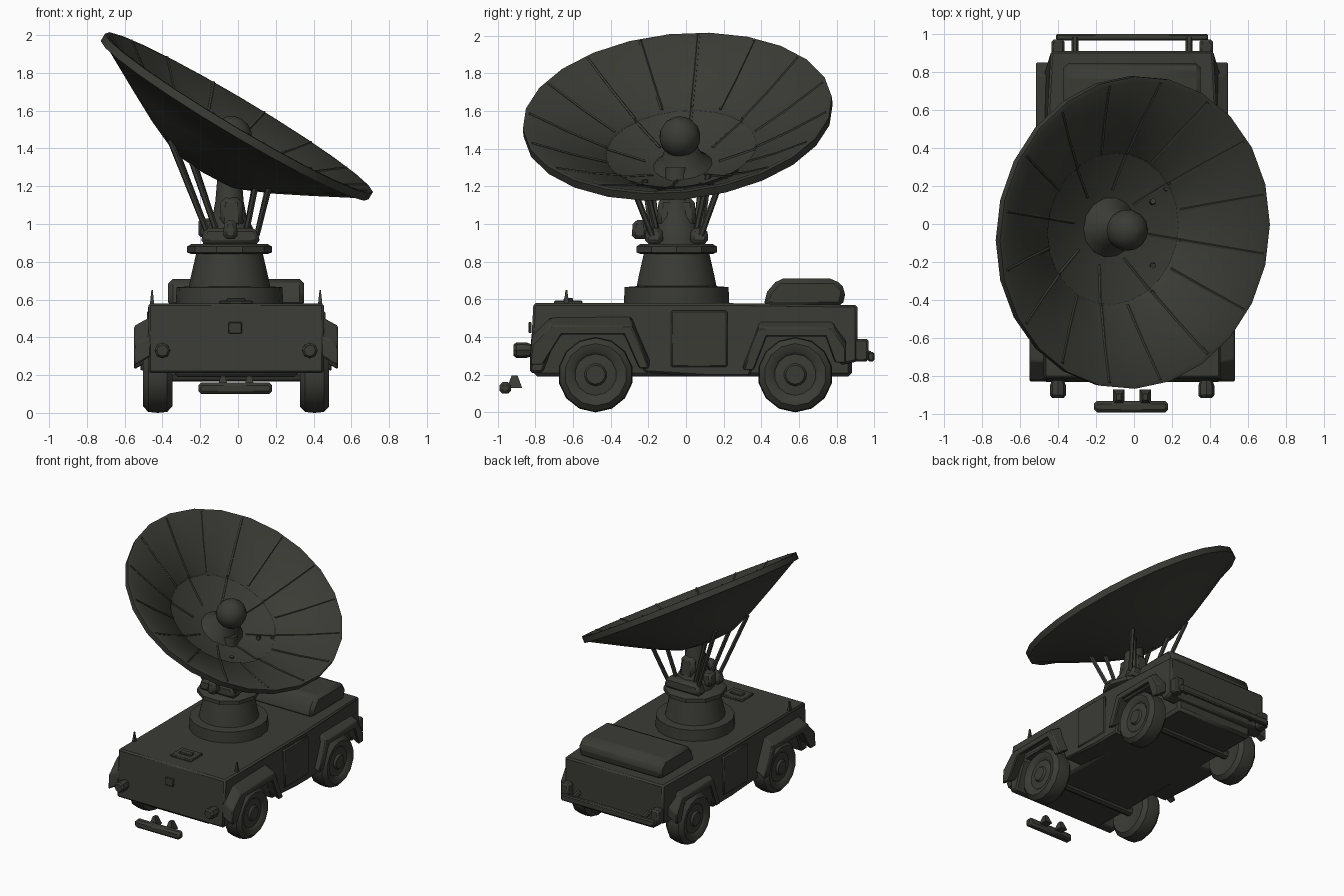
import bpy, bmesh, math
from mathutils import Vector, Matrix

cube = bpy.data.objects.get("Cube")
if cube:
    bpy.data.objects.remove(cube, do_unlink=True)

olive = bpy.data.materials.new("dark olive")
olive.use_nodes = True
COLOR = (0.043, 0.044, 0.036, 1)
olive.diffuse_color = COLOR
bsdf = next(n for n in olive.node_tree.nodes if n.type == 'BSDF_PRINCIPLED')
bsdf.inputs["Base Color"].default_value = COLOR
bsdf.inputs["Roughness"].default_value = 0.8

CX = -0.01  # centre line of the vehicle


def finish(name, bm, bevel=0, angle=35):
    bmesh.ops.recalc_face_normals(bm, faces=bm.faces)
    mesh = bpy.data.meshes.new(name)
    bm.to_mesh(mesh)
    bm.free()
    mesh.materials.append(olive)
    ob = bpy.data.objects.new(name, mesh)
    bpy.context.collection.objects.link(ob)
    bpy.ops.object.select_all(action='DESELECT')
    bpy.context.view_layer.objects.active = ob
    ob.select_set(True)
    if bevel:
        mod = ob.modifiers.new("bevel", 'BEVEL')
        mod.width, mod.segments = bevel, 1
    bpy.ops.object.shade_smooth_by_angle(angle=math.radians(angle))
    return ob


def lathe(name, profile, segs, matrix, closed=False):
    """Spin (radius, height) points about local z."""
    bm = bmesh.new()
    rings = []
    for r, h in profile:
        ring = [bm.verts.new(matrix @ Vector((r * math.cos(a), r * math.sin(a), h)))
                for a in (2 * math.pi * i / segs for i in range(segs))]
        rings.append(ring)
    pairs = list(zip(rings, rings[1:]))
    if closed:
        pairs.append((rings[-1], rings[0]))
    else:
        bm.faces.new(rings[0])
        bm.faces.new(rings[-1])
    for a, b in pairs:
        for i in range(segs):
            j = (i + 1) % segs
            bm.faces.new((a[i], a[j], b[j], b[i]))
    return finish(name, bm)


def prism(name, outline, x0, x1, rise=0, bevel=0):
    """Side outline of (y, z) points drawn out from x0 to x1."""
    bm = bmesh.new()
    a = [bm.verts.new((x0, y, z + rise)) for y, z in outline]
    b = [bm.verts.new((x1, y, z)) for y, z in outline]
    bm.faces.new(a)
    bm.faces.new(b)
    for i in range(len(a)):
        j = (i + 1) % len(a)
        bm.faces.new((a[i], a[j], b[j], b[i]))
    return finish(name, bm, bevel)


def box(name, x, y, z, bevel=0, top=1):
    """Box from ranges; top scales the upper face."""
    bm = bmesh.new()
    bmesh.ops.create_cube(bm, size=1)
    for v in bm.verts:
        s = top if v.co.z > 0 else 1
        v.co = [sum(r) / 2 + c * k * (r[1] - r[0])
                for r, c, k in zip((x, y, z), v.co, (s, s, 1))]
    return finish(name, bm, bevel)


def rod(name, p, q, radius, sides=6):
    p, q = Vector(p), Vector(q)
    turn = (q - p).to_track_quat('Z', 'Y').to_matrix().to_4x4()
    return lathe(name, [(radius, 0), (radius, (q - p).length)], sides,
                 Matrix.Translation(p) @ turn)


# Hull with wheel arches, and the belly between the wheels
hull = [(-.83, .21), (-.81, .58), (.2, .58), (.91, .57), (.91, .27), (.82, .25),
        (.76, .41), (.41, .41), (.34, .19), (.1, .19), (-.22, .21),
        (-.3, .42), (-.68, .42), (-.76, .21)]
body = prism("hull", hull, CX - .465, CX + .465, bevel=.012)
for v in body.data.vertices:
    if v.co.y > .8:
        v.co.x = CX + (v.co.x - CX) * .92
box("belly", (CX - .33, CX + .33), (-.81, .88), (.19, .55), .02)

# Raised rear engine deck
hump = [(.41, .56), (.43, .64), (.49, .71), (.79, .71), (.85, .65), (.83, .56)]
prism("rear_deck_cover", hump, CX - .36, CX + .36, bevel=.025)

# Wheels, flared fenders, lamps
tyre = [(.05, -.06), (.12, -.07), (.165, -.078), (.195, -.05), (.2, 0), (.195, .05),
        (.165, .078), (.125, .07), (.11, .055), (.06, .06), (.05, .075)]
front_flare = [(-.83, .25), (-.82, .36), (-.72, .46), (-.29, .46), (-.19, .23),
               (-.25, .23), (-.33, .41), (-.66, .41), (-.76, .25)]
rear_flare = [(.3, .22), (.39, .45), (.78, .45), (.85, .34), (.85, .26),
              (.79, .26), (.74, .4), (.43, .4), (.36, .22)]
for side, label in ((-1, "right"), (1, "left")):
    for y, end in ((-.48, "front"), (.58, "rear")):
        m = Matrix.Translation((CX + side * .415, y, .2)) @ Matrix.Rotation(side * math.pi / 2, 4, 'Y')
        lathe(f"{end}_{label}_wheel", tyre, 14, m)
    prism(f"front_{label}_fender", front_flare, CX + side * .45, CX + side * .54, .05, .008)
    prism(f"rear_{label}_fender", rear_flare, CX + side * .41, CX + side * .505, .05, .008)
    lamp = Matrix.Translation((CX + side * .39, -.8, .33)) @ Matrix.Rotation(math.pi / 2, 4, 'X')
    lathe(f"front_{label}_lamp", [(.025, 0), (.042, .05), (.042, .1), (.03, .115)], 8, lamp)
    x = CX + side * .39
    box(f"rear_{label}_lamp", (x - .035, x + .035), (.89, .97), (.27, .39), .012)
    x = CX + side * .445
    box(f"front_{label}_marker", (x - .012, x + .012), (-.65, -.62), (.57, .65), top=.3)
    x = CX + side * .46
    box(f"{label}_side_panel", (x - .012, x + .012), (-.08, .22), (.24, .54), .008)
    x = CX + side * .3
    rod(f"{label}_bumper_arm", (x, .88, .33), (x, .98, .31), .018)

# Bumpers, loose front step, bonnet hatch
box("rear_bumper", (CX - .4, CX + .4), (.965, 1.0), (.27, .32), .008)
box("front_step", (-.21, .18), (-.99, -.93), (.1, .16), .015)
for x in (-.08, .06):
    box("step_bracket", (x - .03, x + .03), (-.95, -.87), (.13, .195), top=.4)
box("hatch", (-.1, .08), (-.7, -.55), (.575, .595), .006)
box("hatch_handle", (-.06, .04), (-.65, -.6), (.59, .607), .005)
box("front_badge_plate", (-.05, .02), (-.835, -.82), (.42, .48), .004)
rod("axle_front", (CX - .38, -.48, .2), (CX + .38, -.48, .2), .035, 8)
rod("axle_rear", (CX - .38, .58, .2), (CX + .38, .58, .2), .035, 8)

# Turret pedestal
post = Matrix.Translation((-.045, -.05, 0))
lathe("pedestal", [(.285, .56), (.28, .665), (.215, .67), (.205, .72), (.175, .85)], 18, post)
lathe("turntable_ring", [(.2, .84), (.225, .85), (.225, .88), (.2, .895)], 10, post)
lathe("neck", [(.14, .89), (.13, .97), (.09, 1.04), (.075, 1.12), (.06, 1.3)], 12, post)
box("yoke", (-.1, .03), (-.16, .06), (.98, 1.14), .025, .85)
for y in (-.17, .07):
    box("drive_housing", (-.2, .12), (y - .05, y + .05), (.895, .98), .02, .85)
box("right_motor", (-.21, -.12), (-.09, .0), (.93, 1.03), .015)
box("front_motor", (-.08, 0), (-.29, -.2), (.92, 1.02), .02, .8)

# Dish support legs
legs = [((-.16, .13, .95), (-.36, .2, 1.46)), ((-.11, .1, .95), (-.25, .15, 1.36)),
        ((.1, .13, .94), (.17, .24, 1.23)), ((.04, .1, .94), (.1, .17, 1.25))]
for p, q in legs:
    for s in (-1, 1):
        rod("dish_leg", (p[0], -.05 + s * p[1], p[2]),
            (q[0], -.05 + s * q[1], q[2] + s * .015), .016)

# Tilted dish: outer skin, rim and stepped inner skin
tilt = (Matrix.Translation((0, -.045, 1.58)) @ Matrix.Rotation(math.radians(6), 4, 'X')
        @ Matrix.Rotation(math.radians(30.7), 4, 'Y'))
inner = [(.01, -.31), (.2, -.29), (.4, -.215), (.41, -.2), (.6, -.105), (.8, .01)]
outer = [(.825, .01), (.825, -.035), (.79, -.04), (.56, -.165), (.38, -.26), (.2, -.34), (.01, -.36)]
lathe("dish", inner + outer, 24, tilt, closed=True)

# Ribs lying on the dish face
for i in range(16):
    a = 2 * math.pi * (i + .5) / 16
    path = inner[1 if i % 2 else 3:]
    for (r0, h0), (r1, h1) in zip(path, path[1:]):
        rod("dish_rib", tilt @ Vector((r0 * math.cos(a), r0 * math.sin(a), h0)),
            tilt @ Vector((r1 * math.cos(a), r1 * math.sin(a), h1)), .009, 5)

# Feed horn and ball at the dish centre
feed = tilt @ Matrix.Translation((.03, 0, 0))
lathe("feed_horn", [(.17, -.305), (.11, -.25), (.07, -.15)], 14, feed)
ball = [(.11 * math.sin(t), -.12 - .11 * math.cos(t))
        for t in (math.pi * (k + .1) / 8.2 for k in range(9))]
lathe("feed_ball", ball, 14, feed)
